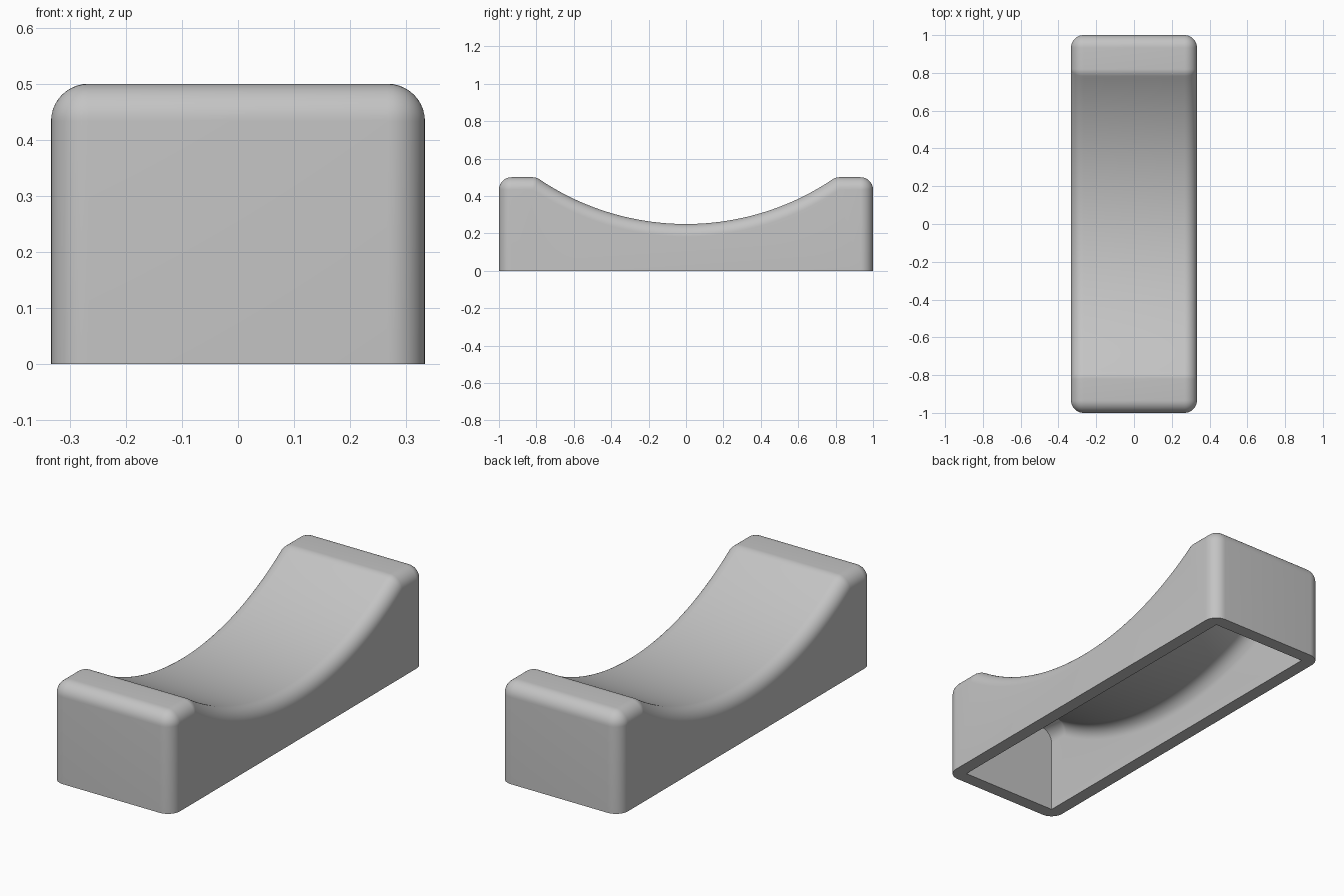
import bpy, bmesh
from math import sin, cos, pi, sqrt, asin

cube = bpy.data.objects.get("Cube")
if cube:
    bpy.data.objects.remove(cube)

HALF_W, HALF_L, HEIGHT = 1 / 3, 1.0, 0.5
R = 1 / 15                      # wall thickness and edge radius
DIP, DIP_HALF = 0.25, 0.8       # saddle depth and half length
ARC_R = (DIP_HALF ** 2 + DIP ** 2) / (2 * DIP)
ARC_Z = HEIGHT - DIP + ARC_R    # centre height of the saddle arc
SEG, ARC_SEG = 10, 48
END = HALF_L - R


def section(inset, grow):
    """Side profile sunk by inset, then rounded outward by grow."""
    top = HEIGHT - R - inset
    rad = ARC_R + R + inset
    tilt = asin(sqrt(rad ** 2 - (ARC_Z - top) ** 2) / rad)
    y0 = rad * sin(tilt)
    half = [(END + grow, 0)]

    def corner(y, a0, a1):
        for i in range(SEG + 1):
            a = a0 + (a1 - a0) * i / SEG
            half.append((y + grow * cos(a), top + grow * sin(a)))

    corner(END, 0, pi / 2)
    corner(y0, pi / 2, pi / 2 + tilt)
    for i in range(1, ARC_SEG):
        a = tilt * (1 - i / ARC_SEG)
        half.append(((rad - grow) * sin(a), ARC_Z - (rad - grow) * cos(a)))
    middle = [(0, ARC_Z - rad + grow)]
    return half + middle + [(-y, z) for y, z in reversed(half)]


def loft(bm, rings):
    """Skin the sections from side to side and cap both sides."""
    loops = [[bm.verts.new((x, y, z)) for y, z in pts] for x, pts in rings]
    for a, b in zip(loops, loops[1:]):
        for i in range(len(a) - 1):
            bm.faces.new((a[i], a[i + 1], b[i + 1], b[i]))
    bm.faces.new(loops[0])
    bm.faces.new(loops[-1])


def mirrored(rings):
    return [(-x, p) for x, p in rings] + [(x, p) for x, p in reversed(rings)]


angles = [pi / 2 * (1 - i / SEG) for i in range(SEG + 1)]
bm = bmesh.new()
# Outer skin with rounded edges
loft(bm, mirrored([(HALF_W - R + R * sin(a), section(0, R * cos(a))) for a in angles]))
# Hollow underside with rounded upper side edges
loft(bm, mirrored([(HALF_W - 2 * R + R * sin(a), section(R * (1 - cos(a)), 0)) for a in angles]))
bmesh.ops.remove_doubles(bm, verts=bm.verts, dist=1e-5)
# Flat bottom rim between the two skins
rim = [e for e in bm.edges if e.is_boundary]
bmesh.ops.triangle_fill(bm, edges=rim, use_beauty=True, normal=(0, 0, -1))
bmesh.ops.recalc_face_normals(bm, faces=bm.faces)

mesh = bpy.data.meshes.new("saddle_block")
bm.to_mesh(mesh)
bm.free()
block = bpy.data.objects.new("saddle_block", mesh)
bpy.context.collection.objects.link(block)

grey = bpy.data.materials.new("light_grey")
grey.use_nodes = True
colour = (0.55, 0.55, 0.55, 1)
grey.diffuse_color = colour
grey.node_tree.nodes["Principled BSDF"].inputs["Base Color"].default_value = colour
mesh.materials.append(grey)

bpy.ops.object.select_all(action="DESELECT")
block.select_set(True)
bpy.context.view_layer.objects.active = block
bpy.ops.object.shade_smooth_by_angle()
